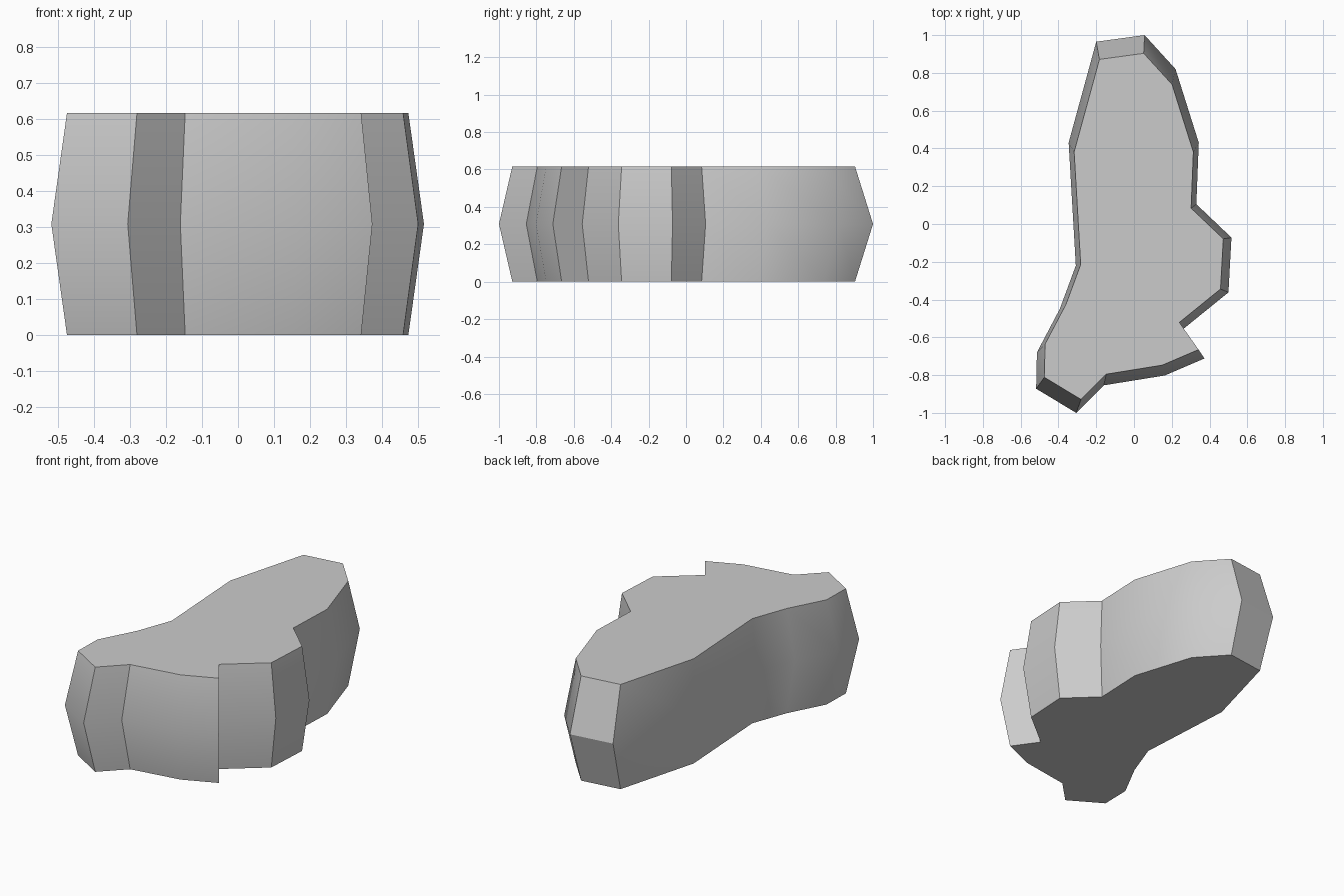
import bpy
import bmesh

cube = bpy.data.objects.get("Cube")
if cube:
    bpy.data.objects.remove(cube, do_unlink=True)

HEIGHT = 0.617
TAPER = 0.916      # caps are smaller than the bulging waist
TAPER_Y = -0.15    # centre of the taper along y

# Waist outline, clockwise from the back
outline = [
    (-0.2, 0.965), (0.056, 1.0), (0.22, 0.82), (0.343, 0.43), (0.33, 0.105),
    (0.516, -0.072), (0.5, -0.362), (0.262, -0.555), (0.373, -0.712),
    (0.163, -0.802), (-0.16, -0.854), (-0.306, -1.0), (-0.518, -0.872),
    (-0.514, -0.68), (-0.393, -0.45), (-0.308, -0.22), (-0.346, 0.43),
]

# Grey stone
stone = bpy.data.materials.new("stone_grey")
stone.use_nodes = True
colour = (0.6, 0.6, 0.6, 1.0)
stone.diffuse_color = colour
stone.node_tree.nodes["Principled BSDF"].inputs["Base Color"].default_value = colour


def ring(bm, z, scale):
    return [bm.verts.new((x * scale, TAPER_Y + (y - TAPER_Y) * scale, z))
            for x, y in outline]


# Slab: bottom, waist and top rings joined by quads and capped
bm = bmesh.new()
rings = [ring(bm, 0, TAPER), ring(bm, HEIGHT / 2, 1), ring(bm, HEIGHT, TAPER)]
count = len(outline)
for low, high in zip(rings, rings[1:]):
    for i in range(count):
        j = (i + 1) % count
        bm.faces.new((low[i], low[j], high[j], high[i]))
bm.faces.new(rings[0])
bm.faces.new(rings[-1])
bmesh.ops.recalc_face_normals(bm, faces=bm.faces)

mesh = bpy.data.meshes.new("rock_slab")
bm.to_mesh(mesh)
bm.free()
mesh.materials.append(stone)
slab = bpy.data.objects.new("rock_slab", mesh)
bpy.context.collection.objects.link(slab)

# Smooth the shallow bends, keep the hard corners
bpy.ops.object.select_all(action="DESELECT")
slab.select_set(True)
bpy.context.view_layer.objects.active = slab
bpy.ops.object.shade_smooth_by_angle(angle=0.5236)
